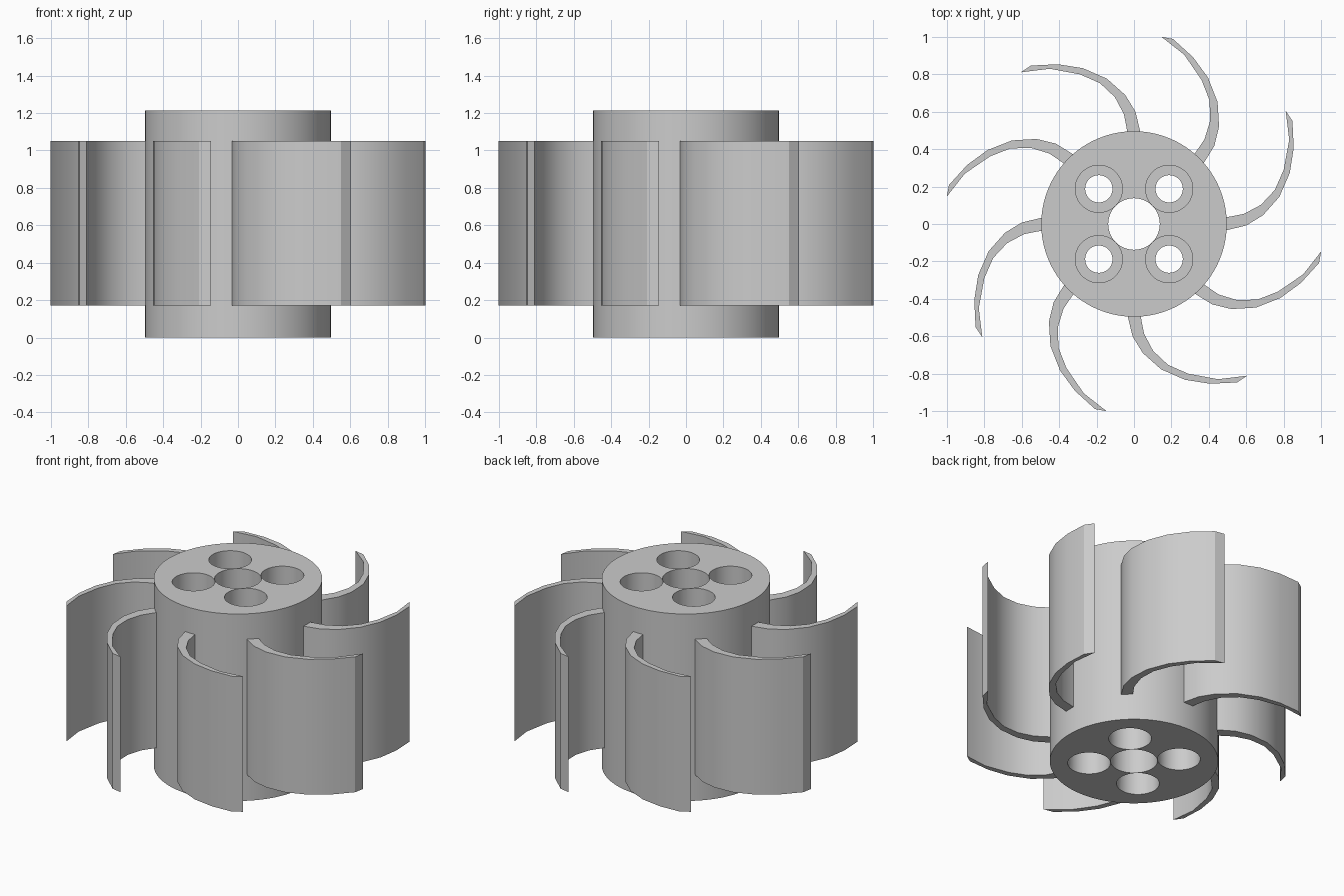
import bpy, bmesh
from math import pi, radians, sin, cos

cube = bpy.data.objects.get("Cube")
if cube:
    bpy.data.objects.remove(cube, do_unlink=True)

HEIGHT, HUB_R = 1.215, 0.496
BLADE_Z0, BLADE_Z1, BLADES = 0.17, 1.05, 8

grey = bpy.data.materials.new("light grey")
grey.use_nodes = True
colour = (0.6, 0.6, 0.6, 1)
grey.diffuse_color = colour
grey.node_tree.nodes["Principled BSDF"].inputs["Base Color"].default_value = colour


def prism(name, points, z0, z1):
    """Extrude a counter-clockwise outline from z0 to z1."""
    bm = bmesh.new()
    face = bm.faces.new([bm.verts.new((x, y, z0)) for x, y in points])
    result = bmesh.ops.extrude_face_region(bm, geom=[face])
    verts = [g for g in result["geom"] if isinstance(g, bmesh.types.BMVert)]
    bmesh.ops.translate(bm, verts=verts, vec=(0, 0, z1 - z0))
    bmesh.ops.recalc_face_normals(bm, faces=bm.faces[:])
    mesh = bpy.data.meshes.new(name)
    bm.to_mesh(mesh)
    bm.free()
    obj = bpy.data.objects.new(name, mesh)
    bpy.context.collection.objects.link(obj)
    mesh.materials.append(grey)
    return obj


def disc(name, x, y, r, z0, z1, sides):
    ring = [2 * pi * i / sides for i in range(sides)]
    return prism(name, [(x + r * cos(a), y + r * sin(a)) for a in ring], z0, z1)


def activate(obj):
    bpy.ops.object.select_all(action="DESELECT")
    obj.select_set(True)
    bpy.context.view_layer.objects.active = obj


def smooth(obj):
    activate(obj)
    bpy.ops.object.shade_smooth_by_angle(angle=radians(30))


def drill(obj, x, y, r, z0, z1):
    """Cut a round hole and discard the cutter."""
    cutter = disc("cutter", x, y, r, z0, z1, 48)
    mod = obj.modifiers.new("hole", "BOOLEAN")
    mod.operation, mod.solver, mod.object = "DIFFERENCE", "EXACT", cutter
    activate(obj)
    bpy.ops.object.modifier_apply(modifier=mod.name)
    bpy.data.objects.remove(cutter, do_unlink=True)


# Hub with a shaft bore and four bolt holes counterbored at both ends
hub = disc("hub", 0, 0, HUB_R, 0, HEIGHT, 96)
drill(hub, 0, 0, 0.138, -0.1, HEIGHT + 0.1)
BOLT, SINK = 0.188, 0.3
for sx in (-1, 1):
    for sy in (-1, 1):
        x, y = sx * BOLT, sy * BOLT
        drill(hub, x, y, 0.073, -0.1, HEIGHT + 0.1)
        drill(hub, x, y, 0.126, -0.1, SINK)
        drill(hub, x, y, 0.126, HEIGHT - SINK, HEIGHT + 0.1)
smooth(hub)

# Curved blades: convex side out to the bevelled tip, concave side back
outer = [(0.47, -0.034), (0.50, -0.032), (0.60, -0.008), (0.69, 0.047),
         (0.777, 0.145), (0.833, 0.273), (0.854, 0.407), (0.847, 0.552)]
inner = [(0.811, 0.605), (0.83, 0.45), (0.80, 0.289), (0.753, 0.182),
         (0.678, 0.102), (0.587, 0.054), (0.50, 0.037), (0.47, 0.035)]
for i in range(BLADES):
    blade = prism(f"blade_{i + 1}", outer + inner, BLADE_Z0, BLADE_Z1)
    blade.rotation_euler.z = 2 * pi * i / BLADES
    smooth(blade)
